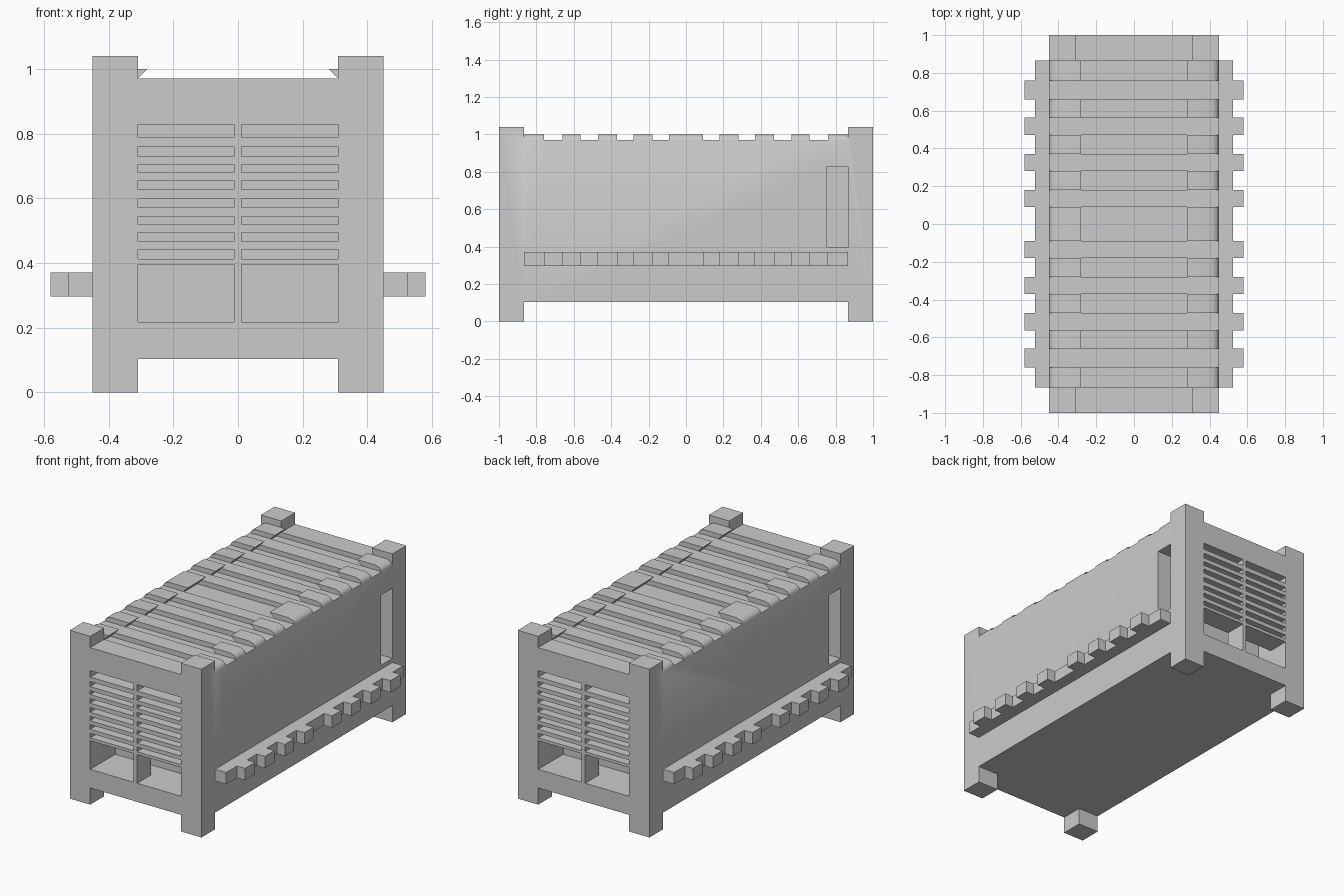
import bpy, bmesh, math

if "Cube" in bpy.data.objects:
    bpy.data.objects.remove(bpy.data.objects["Cube"])


def prism(bm, pts, axis, a, b):
    """Extrude a 2D outline along 'y' (outline is x,z) or 'z' (outline is x,y)."""
    def at(p, t):
        return (p[0], t, p[1]) if axis == 'y' else (p[0], p[1], t)
    lo = [bm.verts.new(at(p, a)) for p in pts]
    hi = [bm.verts.new(at(p, b)) for p in pts]
    faces = [bm.faces.new(lo), bm.faces.new(hi)]
    n = len(pts)
    for i in range(n):
        j = (i + 1) % n
        faces.append(bm.faces.new((lo[i], lo[j], hi[j], hi[i])))
    bmesh.ops.recalc_face_normals(bm, faces=faces)


def box(bm, x0, x1, y0, y1, z0, z1):
    prism(bm, [(x0, z0), (x1, z0), (x1, z1), (x0, z1)], 'y', y0, y1)


def make(name, bm):
    me = bpy.data.meshes.new(name)
    bm.to_mesh(me)
    bm.free()
    ob = bpy.data.objects.new(name, me)
    bpy.context.collection.objects.link(ob)
    return ob


def cut(target, build):
    """Subtract the shape made by build(bm) from target."""
    bm = bmesh.new()
    build(bm)
    c = make("cutter", bm)
    c.hide_render = True
    m = target.modifiers.new("cut", 'BOOLEAN')
    m.operation, m.solver, m.object = 'DIFFERENCE', 'EXACT', c
    bpy.context.view_layer.objects.active = target
    bpy.ops.object.modifier_apply(modifier=m.name)
    bpy.data.objects.remove(c, do_unlink=True)


W, POST, E = 0.45, 0.31, 0.865          # half width, post inner x, post inner y
half = [0.09, 0.18, 0.28, 0.37, 0.47, 0.565, 0.66, 0.76, E]
edges = [-y for y in reversed(half)] + half
rows = list(zip(edges, edges[1:]))
ribs, gaps = rows[0::2], rows[1::2]     # raised rows and the low rows between

# Main block, posts included
bm = bmesh.new()
box(bm, -W, W, -1, 1, 0, 1.04)
body = make("container_body", bm)

# Clear the underside so four feet remain
cut(body, lambda b: box(b, -POST, POST, -1.2, 1.2, -0.2, 0.103))
cut(body, lambda b: box(b, -0.6, 0.6, -E, E, -0.2, 0.103))

# Roof level with rounded shoulders
side = [(0.6, 0.97), (W, 0.97), (0.437, 0.99), (0.41, 1.0)]
roof = side + [(-x, z) for x, z in reversed(side)] + [(-0.6, 1.2), (0.6, 1.2)]
cut(body, lambda b: prism(b, roof, 'y', -E, E))


# Low roof rows and the gap between posts at each end
def low_rows(b):
    for y0, y1 in gaps:
        box(b, -0.6, 0.6, y0, y1, 0.97, 1.3)
    box(b, -POST, POST, E, 1.2, 0.97, 1.3)
    box(b, -POST, POST, -1.2, -E, 0.97, 1.3)


cut(body, low_rows)


# Undercut recess in the middle of each raised row
def recesses(b):
    r = [(-0.34, 0.94), (0.34, 0.94), (0.28, 1.0), (0.28, 1.2), (-0.28, 1.2), (-0.28, 1.0)]
    for y0, y1 in ribs:
        prism(b, r, 'y', y0, y1)


cut(body, recesses)


# Pockets behind the end grilles
def pockets(b):
    box(b, -POST, POST, 0.755, E, 0.218, 0.828)
    box(b, -POST, POST, -E, -0.755, 0.218, 0.828)


cut(body, pockets)


# Grilles: louvre slots and two large openings per end
def grilles(b):
    slots = [(0.218, 0.395), (0.413, 0.441), (0.466, 0.494), (0.519, 0.544), (0.571, 0.599),
             (0.627, 0.655), (0.68, 0.704), (0.729, 0.76), (0.788, 0.828)]
    for z0, z1 in slots:
        for x0, x1 in ((-POST, -0.013), (0.011, POST)):
            box(b, x0, x1, -1.2, -0.85, z0, z1)
            box(b, -x1, -x0, 0.85, 1.2, z0, z1)


cut(body, grilles)


# One side vent per long side, diagonally opposite
def vents(b):
    box(b, 0.3, 0.6, 0.755, E, 0.395, 0.828)
    box(b, -0.6, -0.3, -E, -0.755, 0.395, 0.828)


cut(body, vents)

# Toothed side rails
for s, name in ((1, "right_rail"), (-1, "left_rail")):
    pts = [(s * W, E), (s * W, -E), (s * 0.525, -E)]
    for y0, y1 in gaps:
        pts += [(s * 0.525, y0), (s * 0.58, y0), (s * 0.58, y1), (s * 0.525, y1)]
    pts.append((s * 0.525, E))
    bm = bmesh.new()
    prism(bm, pts, 'z', 0.297, 0.37)
    make(name, bm)

# Smooth only the rounded roof shoulders
bpy.ops.object.select_all(action='DESELECT')
body.select_set(True)
bpy.context.view_layer.objects.active = body
bpy.ops.object.shade_smooth_by_angle(angle=math.radians(40))
